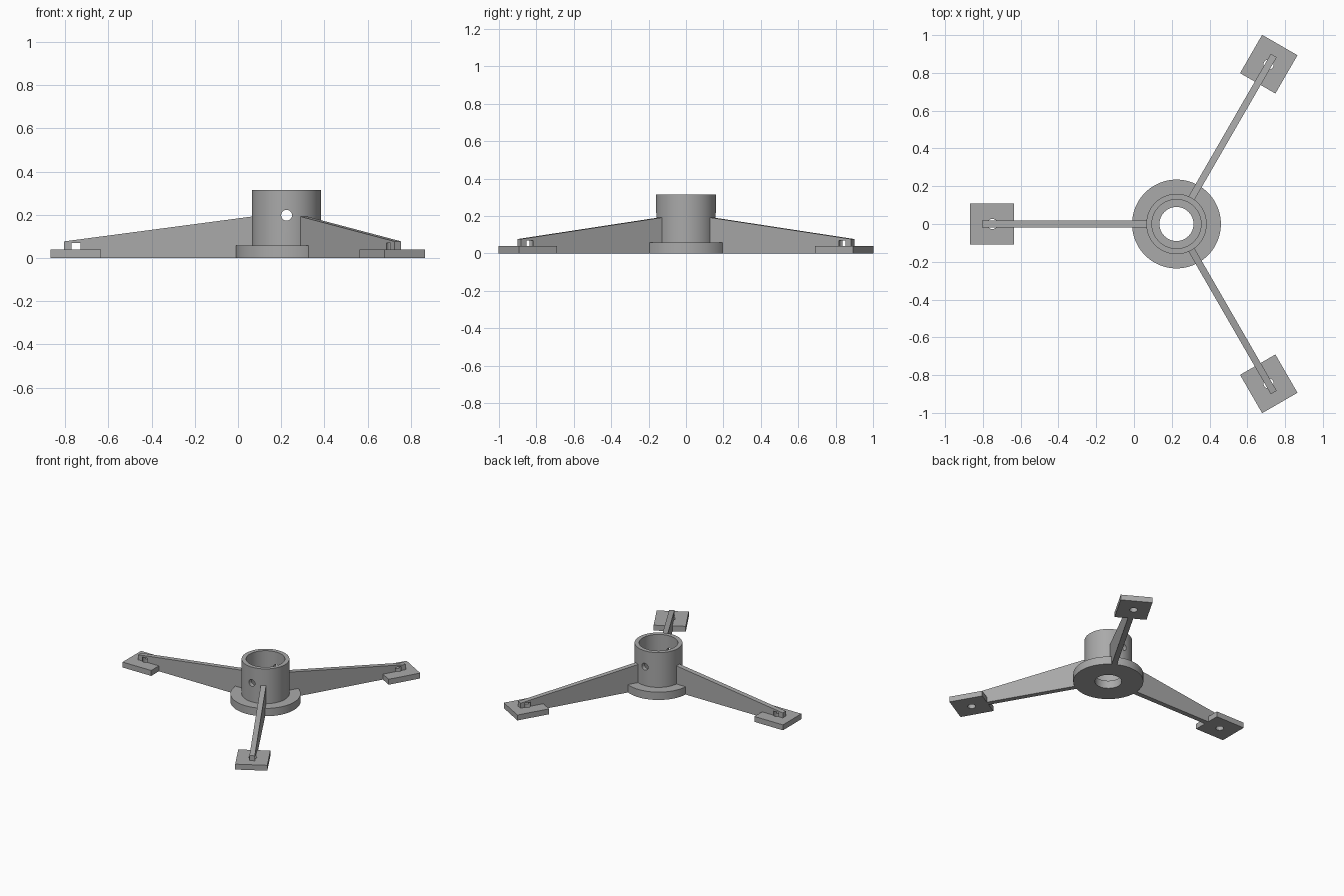
import bpy, bmesh, math
from mathutils import Matrix, Vector

CENTRE = Vector((0.225, 0, 0))

cube = bpy.data.objects.get("Cube")
if cube:
    bpy.data.objects.remove(cube, do_unlink=True)

grey = bpy.data.materials.new("plain grey")
grey.use_nodes = True
grey.diffuse_color = (0.4, 0.4, 0.4, 1)
grey.node_tree.nodes["Principled BSDF"].inputs["Base Color"].default_value = (0.4, 0.4, 0.4, 1)


def make_object(name, bm, matrix=Matrix()):
    bmesh.ops.recalc_face_normals(bm, faces=bm.faces[:])
    mesh = bpy.data.meshes.new(name)
    bm.to_mesh(mesh)
    bm.free()
    mesh.materials.append(grey)
    obj = bpy.data.objects.new(name, mesh)
    obj.matrix_world = matrix
    bpy.context.collection.objects.link(obj)
    return obj


def lathe(name, profile, matrix, steps=96):
    """Closed (radius, height) outline spun around the z axis."""
    bm = bmesh.new()
    rings = []
    for i in range(steps):
        a = math.tau * i / steps
        rings.append([bm.verts.new((r * math.cos(a), r * math.sin(a), z)) for r, z in profile])
    n = len(profile)
    for i in range(steps):
        p, q = rings[i], rings[(i + 1) % steps]
        for j in range(n):
            k = (j + 1) % n
            bm.faces.new((p[j], q[j], q[k], p[k]))
    return make_object(name, bm, matrix)


def slab(name, outline, thickness, matrix):
    """Outline in the xz plane, extruded evenly to both sides in y."""
    bm = bmesh.new()
    face = bm.faces.new([bm.verts.new((x, -thickness / 2, z)) for x, z in outline])
    result = bmesh.ops.extrude_face_region(bm, geom=[face])
    moved = [v for v in result["geom"] if isinstance(v, bmesh.types.BMVert)]
    bmesh.ops.translate(bm, verts=moved, vec=(0, thickness, 0))
    return make_object(name, bm, matrix)


def drill(obj, radius, depth, matrix):
    """Cut a round hole, then discard the cutter."""
    bm = bmesh.new()
    bmesh.ops.create_cone(bm, cap_ends=True, segments=32, radius1=radius,
                          radius2=radius, depth=depth)
    cutter = make_object("hole_cutter", bm, matrix)
    cutter.hide_render = True
    mod = obj.modifiers.new("hole", "BOOLEAN")
    mod.operation, mod.solver, mod.object = "DIFFERENCE", "EXACT", cutter
    bpy.context.view_layer.objects.active = obj
    bpy.ops.object.modifier_apply(modifier=mod.name)
    bpy.data.objects.remove(cutter, do_unlink=True)


hub_place = Matrix.Translation(CENTRE)

# Hub: flanged socket with a stepped bore and a cross hole
hub = lathe("hub", [(0.09, 0), (0.235, 0), (0.235, 0.058), (0.16, 0.058), (0.16, 0.315),
                    (0.13, 0.315), (0.13, 0.058), (0.09, 0.058)], hub_place)
drill(hub, 0.025, 1, hub_place @ Matrix.Translation((0, 0, 0.198)) @ Matrix.Rotation(math.pi / 2, 4, "X"))
parts = [hub]

# Three tapered arms, each on a square foot with a screw hole
for label, angle in (("right", 180), ("back_left", 60), ("front_left", -60)):
    place = hub_place @ Matrix.Rotation(math.radians(angle), 4, "Z")
    arm = slab("arm_" + label, [(0.145, 0), (1.03, 0), (1.03, 0.077), (0.145, 0.194)], 0.036, place)
    foot = slab("foot_" + label, [(0.86, 0), (1.094, 0), (1.094, 0.04), (0.86, 0.04)], 0.216, place)
    for part in (arm, foot):
        drill(part, 0.027, 0.2, place @ Matrix.Translation((0.975, 0, -0.03)))
        parts.append(part)

# Smooth round walls, crisp edges
bpy.ops.object.select_all(action="DESELECT")
for part in parts:
    part.select_set(True)
bpy.context.view_layer.objects.active = hub
bpy.ops.object.shade_smooth_by_angle(angle=math.radians(30))
